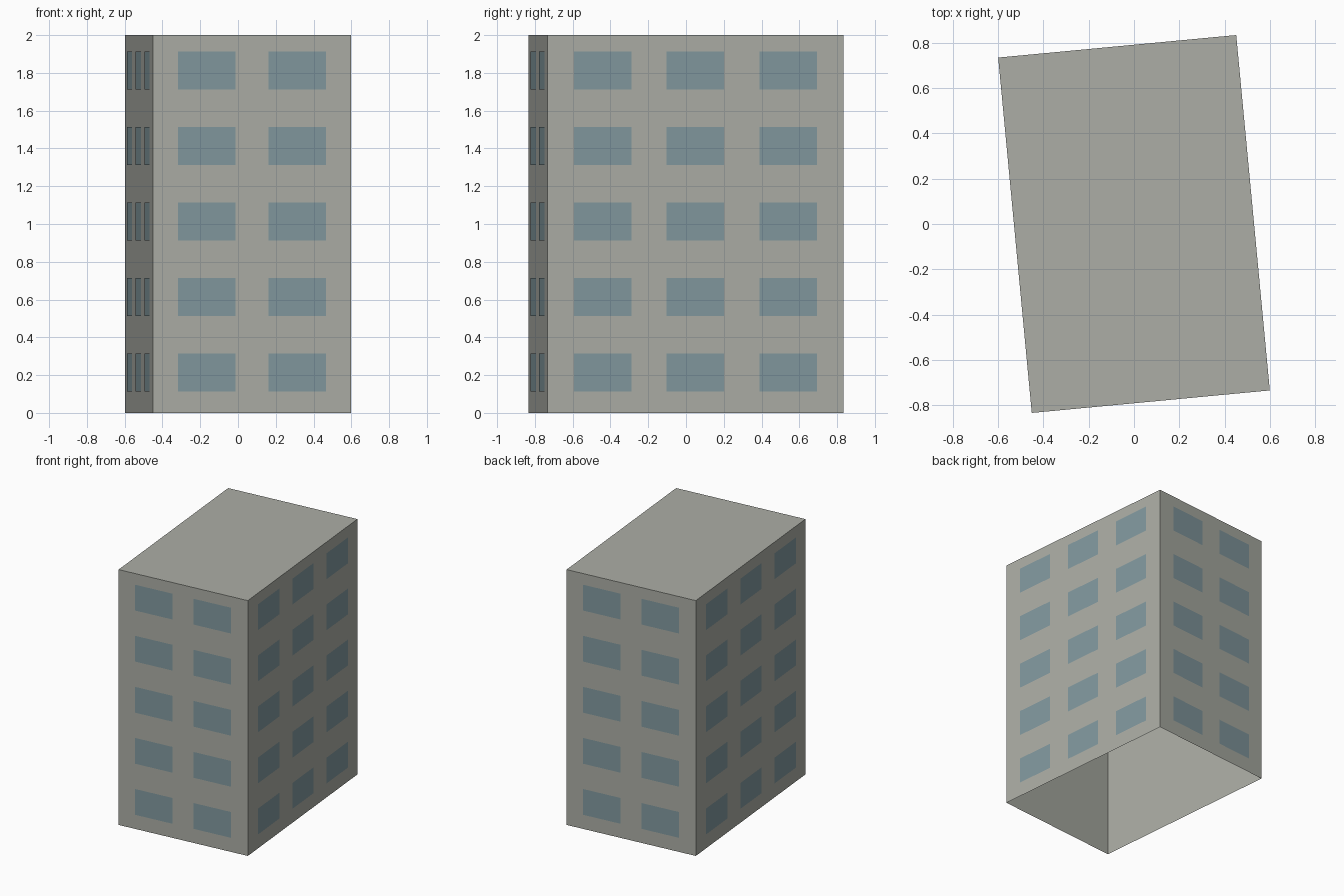
import bpy, bmesh
from math import radians, pi
from mathutils import Matrix, Vector

cube = bpy.data.objects.get("Cube")
if cube:
    bpy.data.objects.remove(cube, do_unlink=True)

WIDTH, DEPTH, HEIGHT = 1.055, 1.575, 2.0
TURN = Matrix.Rotation(radians(5.4), 4, 'Z')
PANE_W, PANE_H = 0.306, 0.202
FLOORS, FLOOR_STEP, FIRST_FLOOR = 5, 0.4, 0.213
PROUD = 0.003


def material(name, rgb):
    mat = bpy.data.materials.new(name)
    mat.use_nodes = True
    mat.diffuse_color = (*rgb, 1)
    mat.node_tree.nodes["Principled BSDF"].inputs["Base Color"].default_value = (*rgb, 1)
    return mat


def finish(name, bm, mat):
    bm.transform(TURN)
    mesh = bpy.data.meshes.new(name)
    bm.to_mesh(mesh)
    bm.free()
    mesh.materials.append(mat)
    obj = bpy.data.objects.new(name, mesh)
    bpy.context.collection.objects.link(obj)
    return obj


concrete = material("warm grey concrete", (0.413, 0.423, 0.381))
glass = material("blue grey glass", (0.223, 0.319, 0.347))

# Building shell: a box with no floor
bm = bmesh.new()
bmesh.ops.create_cube(bm, size=1, matrix=Matrix.Translation((0, 0, HEIGHT / 2))
                      @ Matrix.Diagonal((WIDTH, DEPTH, HEIGHT, 1)))
floor = [f for f in bm.faces if f.normal.z < -0.5]
bmesh.ops.delete(bm, geom=floor, context='FACES_ONLY')
finish("building_shell", bm, concrete)


# Window panes: a grid of thin flat plates on each wall
def window_wall(name, angle, distance, columns, spacing):
    bm = bmesh.new()
    turn = Matrix.Rotation(angle, 4, 'Z')
    stand = Matrix.Rotation(pi / 2, 4, 'X')
    size = Matrix.Diagonal((PANE_W, PANE_H, 1, 1))
    for row in range(FLOORS):
        for col in range(columns):
            centre = Vector(((col - (columns - 1) / 2) * spacing,
                             -distance - PROUD, FIRST_FLOOR + row * FLOOR_STEP))
            bmesh.ops.create_grid(bm, x_segments=1, y_segments=1, size=0.5,
                                  matrix=turn @ Matrix.Translation(centre) @ stand @ size)
    finish(name, bm, glass)


window_wall("front_windows", 0, DEPTH / 2, 2, 0.481)
window_wall("left_windows", pi / 2, WIDTH / 2, 3, 0.493)
window_wall("back_windows", pi, DEPTH / 2, 2, 0.481)
window_wall("right_windows", -pi / 2, WIDTH / 2, 3, 0.493)
